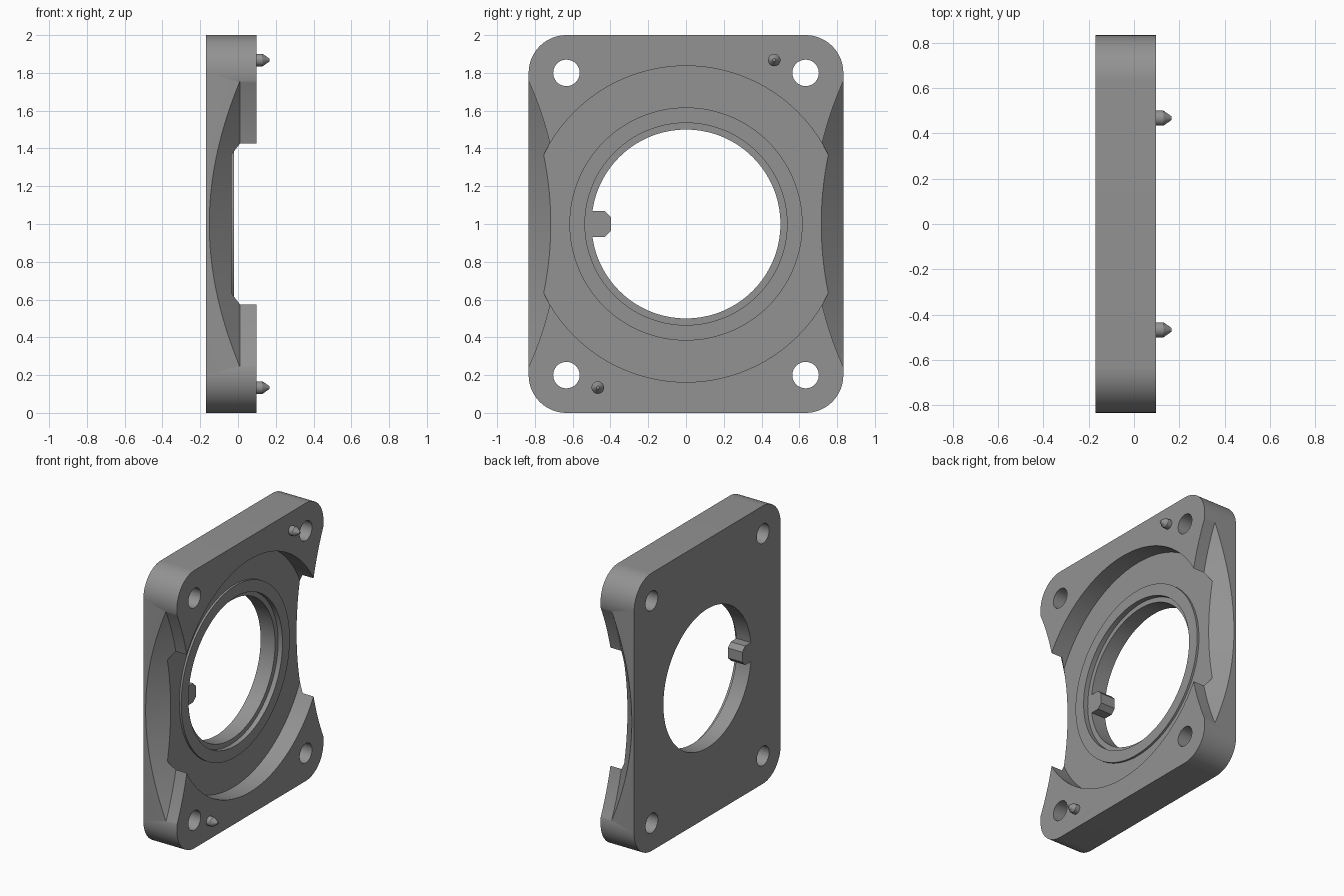
import bpy, bmesh, math
from mathutils import Vector

if "Cube" in bpy.data.objects:
    bpy.data.objects.remove(bpy.data.objects["Cube"])

grey = bpy.data.materials.new("mid_grey")
grey.diffuse_color = (0.29, 0.29, 0.29, 1)
grey.use_nodes = True
grey.node_tree.nodes["Principled BSDF"].inputs["Base Color"].default_value = grey.diffuse_color

BACK, FACE = -0.17, 0.097        # plate runs between these x positions
FLOOR, LIP, SEAT = -0.035, -0.02, -0.055


def make_object(name, bm):
    bmesh.ops.recalc_face_normals(bm, faces=bm.faces)
    mesh = bpy.data.meshes.new(name)
    bm.to_mesh(mesh)
    bm.free()
    mesh.materials.append(grey)
    obj = bpy.data.objects.new(name, mesh)
    bpy.context.collection.objects.link(obj)
    return obj


def prism(name, outline, x0, x1):
    """Extrude a (y, z) outline along x."""
    bm = bmesh.new()
    face = bm.faces.new([bm.verts.new((x0, y, z)) for y, z in outline])
    new = bmesh.ops.extrude_face_region(bm, geom=[face])["geom"]
    verts = [v for v in new if isinstance(v, bmesh.types.BMVert)]
    bmesh.ops.translate(bm, verts=verts, vec=(x1 - x0, 0, 0))
    return make_object(name, bm)


def lathe(name, profile, y, z, steps):
    """Revolve a closed solid from (radius, x) points about an x-parallel axis."""
    bm = bmesh.new()
    rings = []
    for r, x in profile:
        rings.append([bm.verts.new((x, y + r * math.cos(2 * math.pi * i / steps),
                                    z + r * math.sin(2 * math.pi * i / steps)))
                      for i in range(steps)])
    for a, b in zip(rings, rings[1:]):
        for i in range(steps):
            j = (i + 1) % steps
            bm.faces.new((a[i], a[j], b[j], b[i]))
    bm.faces.new(rings[0])
    bm.faces.new(rings[-1])
    return make_object(name, bm)


def activate(obj):
    bpy.ops.object.select_all(action='DESELECT')
    obj.select_set(True)
    bpy.context.view_layer.objects.active = obj


def combine(target, tool, operation):
    activate(target)
    mod = target.modifiers.new("cut", 'BOOLEAN')
    mod.object, mod.operation, mod.solver = tool, operation, 'EXACT'
    bpy.ops.object.modifier_apply(modifier=mod.name)
    bpy.data.objects.remove(tool, do_unlink=True)


# Plate with rounded corners
outline = []
for k, (sy, sz) in enumerate([(1, 1), (-1, 1), (-1, -1), (1, -1)]):
    for i in range(17):
        a = math.radians(90 * k + 90 * i / 16)
        outline.append((sy * 0.633 + 0.2 * math.cos(a), 1 + sz * 0.8 + 0.2 * math.sin(a)))
plate = prism("flange_plate", outline, BACK, FACE)

# Stepped bore: through hole, seat, raised lip and wide recess
bore = [(0.5, -0.4), (0.5, SEAT), (0.535, SEAT), (0.535, LIP), (0.617, LIP),
        (0.617, FLOOR), (0.837, FLOOR), (0.837, 0.4)]
combine(plate, lathe("bore_cutter", bore, 0, 1, 128), 'DIFFERENCE')

# Concave side scoops: straight wall above a 45 degree slope
scoop = [(1.557, -0.28), (1.847, 0.01), (1.847, 0.4)]
for side in (-1, 1):
    combine(plate, lathe("scoop_cutter", scoop, side * 2.518, 1, 256), 'DIFFERENCE')

# Bolt holes
for y in (-0.633, 0.633):
    for z in (0.2, 1.8):
        combine(plate, lathe("hole_cutter", [(0.07, -0.4), (0.07, 0.4)], y, z, 48), 'DIFFERENCE')

# Key tab inside the bore
key = [(-0.52, 0.932), (-0.43, 0.932), (-0.398, 0.964),
       (-0.398, 1.036), (-0.43, 1.068), (-0.52, 1.068)]
combine(plate, prism("key_tab", key, BACK, SEAT), 'UNION')
activate(plate)
bpy.ops.object.shade_smooth_by_angle(angle=math.radians(25))

# Locating pins with tapered tips
pin = [(0.033, FACE - 0.02), (0.033, 0.13), (0.008, 0.166)]
for name, y, z in (("upper_pin", 0.467, 1.868), ("lower_pin", -0.467, 0.134)):
    activate(lathe(name, pin, y, z, 32))
    bpy.ops.object.shade_smooth_by_angle(angle=math.radians(25))
